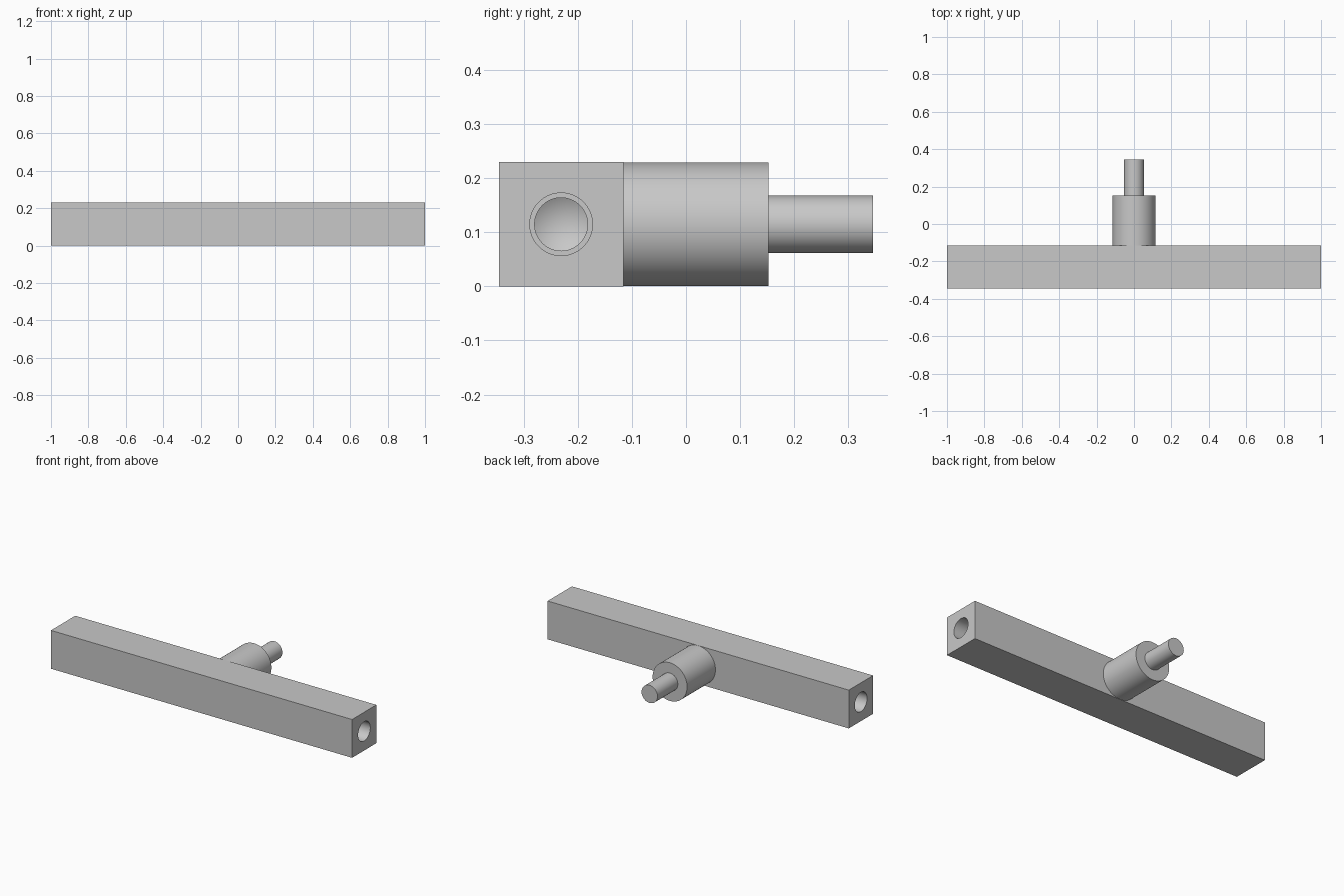
import bpy, bmesh, math
from mathutils import Matrix

if "Cube" in bpy.data.objects:
    bpy.data.objects.remove(bpy.data.objects["Cube"])

SIZE = 0.23          # square section of the bar
MID_Z = SIZE / 2
BAR_Y = -0.231       # centre line of the bar

steel = bpy.data.materials.new("plain_grey")
steel.use_nodes = True
GREY = (0.58, 0.58, 0.58, 1)
steel.diffuse_color = GREY
steel.node_tree.nodes["Principled BSDF"].inputs["Base Color"].default_value = GREY


def add_object(name, bm, matrix):
    bmesh.ops.recalc_face_normals(bm, faces=bm.faces)
    bm.transform(matrix)
    mesh = bpy.data.meshes.new(name)
    bm.to_mesh(mesh)
    bm.free()
    mesh.materials.append(steel)
    obj = bpy.data.objects.new(name, mesh)
    bpy.context.collection.objects.link(obj)
    return obj


def lathe(name, profile, matrix, steps=64):
    """Spin a (radius, height) profile about z, then place it."""
    bm = bmesh.new()
    verts = [bm.verts.new((r, 0, h)) for r, h in profile]
    edges = [bm.edges.new(pair) for pair in zip(verts, verts[1:])]
    bmesh.ops.spin(bm, geom=verts + edges, cent=(0, 0, 0), axis=(0, 0, 1),
                   angle=math.tau, steps=steps)
    bmesh.ops.remove_doubles(bm, verts=bm.verts, dist=1e-5)
    return add_object(name, bm, matrix)


def smooth(obj):
    bpy.ops.object.select_all(action="DESELECT")
    obj.select_set(True)
    bpy.context.view_layer.objects.active = obj
    bpy.ops.object.shade_smooth_by_angle(angle=math.radians(25))


# Square bar
bm = bmesh.new()
bmesh.ops.create_cube(bm, size=1)
bar = add_object("square_bar", bm, Matrix.Translation((0, BAR_Y, MID_Z))
                 @ Matrix.Diagonal((2, SIZE, SIZE, 1)))

# Stepped blind hole with a conical bottom, drilled into both ends
hole = [(0, 0.05), (0.058, 0.05), (0.058, -0.24), (0.049, -0.24),
        (0.049, -0.29), (0, -0.318)]
cutters = []
for side, label in ((1, "left"), (-1, "right")):
    place = (Matrix.Translation((side, BAR_Y, MID_Z))
             @ Matrix.Rotation(side * math.pi / 2, 4, "Y"))
    cutter = lathe(label + "_hole_cutter", hole, place)
    cutter.hide_render = True
    cut = bar.modifiers.new(label + "_hole", "BOOLEAN")
    cut.operation = "DIFFERENCE"
    cut.solver = "EXACT"
    cut.object = cutter
    cutters.append(cutter)

# Bake the holes and drop the cutters
bpy.context.view_layer.update()
baked = bpy.data.meshes.new_from_object(
    bar.evaluated_get(bpy.context.evaluated_depsgraph_get()))
bar.modifiers.clear()
bar.data = baked
for cutter in cutters:
    bpy.data.objects.remove(cutter)
smooth(bar)

# Round boss with a thinner pin, pointing to the back
back = Matrix.Translation((0, 0, MID_Z)) @ Matrix.Rotation(-math.pi / 2, 4, "X")
stub = lathe("boss_and_pin", [(0, -0.116), (0.1145, -0.116), (0.1145, 0.153),
                              (0.053, 0.153), (0.053, 0.346), (0, 0.346)], back)
smooth(stub)
